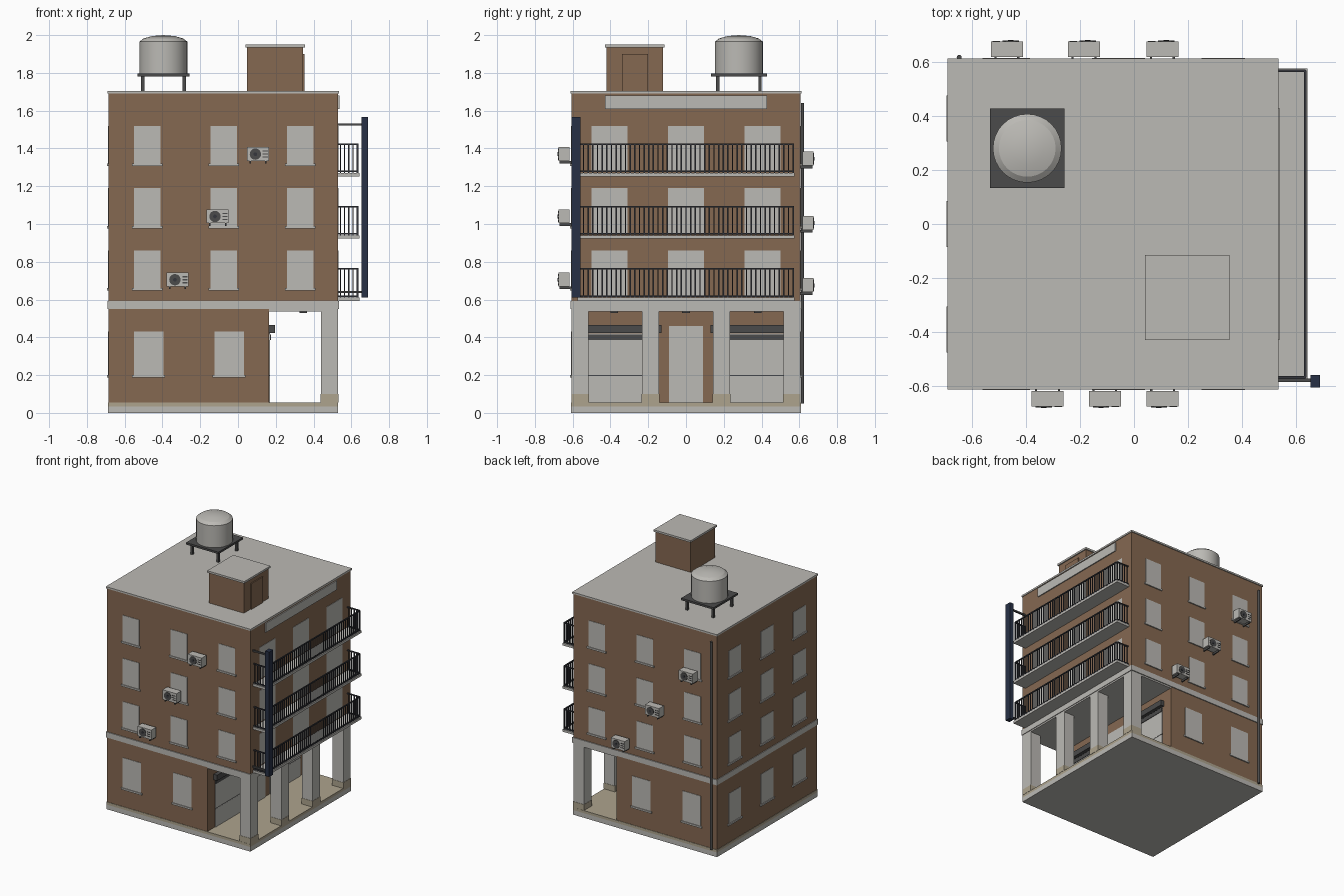
import bpy
import bmesh
import math
from mathutils import Matrix, Vector

if "Cube" in bpy.data.objects:
    bpy.data.objects.remove(bpy.data.objects["Cube"])


def material(name, r, g, b):
    m = bpy.data.materials.new(name)
    m.diffuse_color = (r, g, b, 1)
    m.use_nodes = True
    m.node_tree.nodes["Principled BSDF"].inputs["Base Color"].default_value = (r, g, b, 1)
    return m


PLASTER = material("pale plaster", 0.5, 0.49, 0.46)
BRICK = material("brown brick", 0.235, 0.14, 0.083)
METAL = material("dark metal", 0.07, 0.07, 0.07)
RAIL = material("railing black", 0.035, 0.037, 0.045)
NAVY = material("navy sign", 0.02, 0.03, 0.06)
TILE = material("tan tile", 0.42, 0.37, 0.27)


def finish(name, bm, mat):
    mesh = bpy.data.meshes.new(name)
    bm.to_mesh(mesh)
    bm.free()
    mesh.materials.append(mat)
    ob = bpy.data.objects.new(name, mesh)
    bpy.context.collection.objects.link(ob)
    return ob


def add_box(bm, x, y, z):
    """Box from (low, high) pairs."""
    size = [p[1] - p[0] for p in (x, y, z)]
    mid = Vector([(p[0] + p[1]) / 2 for p in (x, y, z)])
    bmesh.ops.create_cube(bm, size=1, matrix=Matrix.Translation(mid) @ Matrix.Diagonal((*size, 1)))


def boxes(name, mat, *parts):
    bm = bmesh.new()
    for p in parts:
        add_box(bm, *p)
    return finish(name, bm, mat)


def rod(name, mat, centre, radius, depth, sides=16, axis="Z"):
    bm = bmesh.new()
    turn = Matrix.Rotation(math.pi / 2, 4, "X") if axis == "Y" else Matrix.Identity(4)
    bmesh.ops.create_cone(bm, cap_ends=True, segments=sides, radius1=radius, radius2=radius,
                          depth=depth, matrix=Matrix.Translation(centre) @ turn)
    return finish(name, bm, mat)


def span(mid, width):
    return (mid - width / 2, mid + width / 2)


L, R, D = -0.685, 0.53, 0.605          # left wall, right wall, half depth
SHOP = 0.165                           # shop front set back behind the arcade
FLOORS = (0.66, 0.99, 1.32)            # window bottoms
FULL = (-D, D)

# Main masses
boxes("base_slab", PLASTER, ((L - 0.003, R), (-D - 0.003, D + 0.003), (0, 0.035)))
boxes("tiled_floor", TILE, ((L - 0.003, R), (-D - 0.003, D + 0.003), (0.035, 0.055)))
boxes("ground_floor_walls", BRICK, ((L, SHOP), FULL, (0.055, 0.55)))
boxes("upper_walls", BRICK, ((L, R), FULL, (0.59, 1.69)))
boxes("floor_band", PLASTER, ((L - 0.005, R + 0.005), (-D - 0.007, D + 0.007), (0.55, 0.592)))
boxes("arcade_ceiling", PLASTER, ((SHOP, R), FULL, (0.538, 0.55)))
boxes("roof_slab", PLASTER, ((L - 0.005, R + 0.005), (-D - 0.007, D + 0.007), (1.69, 1.703)))

# Arcade columns and lamps
COLUMNS = (-0.56, -0.188, 0.188, 0.56)
boxes("arcade_columns", PLASTER, *[((0.44, R), span(y, 0.09), (0.055, 0.54)) for y in COLUMNS])
boxes("column_plinths", TILE, *[((0.438, R + 0.002), span(y, 0.094), (0.055, 0.10)) for y in COLUMNS])
boxes("ceiling_lamps", METAL, *[(span(0.345, 0.04), span(y, 0.04), (0.528, 0.538)) for y in (-0.38, 0, 0.38)])

# Shop shutters and entrance door
for side, s in (("right", -1), ("left", 1)):
    y = s * 0.33
    boxes(side + "_shutter", PLASTER, ((SHOP, SHOP + 0.005), span(y, 0.37), (0.055, 0.195)),
          ((SHOP, SHOP + 0.005), span(y, 0.37), (0.201, 0.42)))
    boxes(side + "_shutter_joint", METAL, ((SHOP, SHOP + 0.004), span(y, 0.37), (0.19, 0.205)))
    boxes(side + "_shutter_housing", METAL, ((SHOP, SHOP + 0.03), span(y, 0.4), (0.422, 0.465)),
          ((SHOP, SHOP + 0.009), span(y, 0.37), (0.385, 0.415)))
boxes("entrance_door", PLASTER, ((SHOP, SHOP + 0.005), (-0.09, 0.09), (0.055, 0.46)))

# Windows and sills on the front and back
glass, sills = [], []
for s in (-1, 1):
    pane = sorted((s * D, s * (D + 0.003)))
    ledge = sorted((s * D, s * (D + 0.009)))
    spots = [(x, z, 0.14, 0.2) for x in (-0.48, -0.075, 0.33) for z in FLOORS]
    spots += [(x, 0.2, 0.155, 0.23) for x in (-0.473, -0.047)]
    for x, z, w, h in spots:
        glass.append((span(x, w), pane, (z, z + h)))
        sills.append((span(x, w + 0.02), ledge, (z - 0.013, z)))

# Windows and sills on the left side
for y in (-0.39, 0, 0.39):
    for z, h in [(f, 0.2) for f in FLOORS] + [(0.2, 0.23)]:
        glass.append(((L - 0.003, L), span(y, 0.15), (z, z + h)))
        sills.append(((L - 0.009, L), span(y, 0.17), (z - 0.013, z)))
boxes("windows", PLASTER, *glass)
boxes("window_sills", PLASTER, *sills)

# Balcony windows and the blank board above them
boxes("balcony_windows", PLASTER,
      *[((R, R + 0.003), span(y, 0.19), (z - 0.04, z + 0.2)) for y in (-0.405, 0, 0.405) for z in FLOORS])
boxes("name_board", PLASTER, ((R, R + 0.008), (-0.43, 0.43), (1.61, 1.68)))

# Balconies with barred railings
EDGE, END = 0.634, 0.567
for i, f in enumerate(FLOORS):
    z = f - 0.05
    boxes(f"balcony_slab_{i + 1}", PLASTER, ((R, 0.642), (-0.575, 0.575), (z - 0.018, z)))
    bars = []
    for h in (0.008, 0.152):
        rail = span(z + h, 0.008)
        bars.append((span(EDGE, 0.009), (-END, END), rail))
        bars += [((R, EDGE), span(s * END, 0.009), rail) for s in (-1, 1)]
    n = 46
    for k in range(n + 1):
        y = -END + 2 * END * k / n
        bars.append((span(EDGE, 0.006), span(y, 0.007), (z, z + 0.152)))
    for k in range(5):
        x = R + 0.012 + k * 0.022
        bars += [(span(x, 0.006), span(s * END, 0.006), (z, z + 0.152)) for s in (-1, 1)]
    boxes(f"balcony_railing_{i + 1}", RAIL, *bars)

# Vertical hanging sign
boxes("hanging_sign", NAVY, ((0.653, 0.688), (-0.605, -0.558), (0.612, 1.567)))
boxes("sign_brackets", METAL, *[((R, 0.655), span(-0.578, 0.012), span(z, 0.012)) for z in (0.64, 1.527)])

# Drainpipe
rod("drainpipe", METAL, (-0.647, 0.617, 0.845), 0.009, 1.59, 12)


def air_conditioner(name, x, z, s):
    """Wall unit facing along y; s is -1 for front, 1 for back."""
    def dep(a, b):
        return sorted((s * (D + a), s * (D + b)))
    boxes(name + "_body", PLASTER, (span(x, 0.118), dep(0.012, 0.07), (z - 0.036, z + 0.038)))
    parts = [(span(x + k * 0.042, 0.008), dep(0, 0.066), (z - 0.05, z - 0.036)) for k in (-1, 1)]
    parts += [(span(x - s * 0.039, 0.028), dep(0.069, 0.072), span(z + k * 0.016, 0.006)) for k in (-1, 0, 1)]
    boxes(name + "_brackets_and_vents", METAL, *parts)
    rod(name + "_fan", METAL, (x + s * 0.014, s * (D + 0.069), z), 0.03, 0.008, 20, "Y")
    rod(name + "_fan_hub", RAIL, (x + s * 0.014, s * (D + 0.07), z), 0.01, 0.01, 12, "Y")


for i, (x, z) in enumerate([(0.106, 1.37), (-0.108, 1.04), (-0.32, 0.705)]):
    air_conditioner(f"front_air_conditioner_{i + 1}", x, z, -1)
for i, (x, z) in enumerate([(-0.47, 1.345), (-0.185, 1.005), (0.105, 0.675)]):
    air_conditioner(f"back_air_conditioner_{i + 1}", x, z, 1)

# Rooftop stair housing
boxes("stair_housing", BRICK, ((0.048, 0.345), (-0.422, -0.122), (1.7, 1.935)))
boxes("stair_door", BRICK, ((0.345, 0.353), (-0.34, -0.2), (1.7, 1.9)))
boxes("stair_housing_lid", PLASTER, ((0.04, 0.354), (-0.43, -0.114), (1.935, 1.95)))

# Water tank on its stand
TX, TY = -0.395, 0.28
boxes("tank_stand", METAL, (span(TX, 0.275), span(TY, 0.295), (1.782, 1.797)),
      *[(span(TX + a * 0.11, 0.018), span(TY + b * 0.112, 0.018), (1.7, 1.785))
        for a in (-1, 1) for b in (-1, 1)])
bm = bmesh.new()
profile = [(0, 1.797), (0.127, 1.797), (0.127, 1.965), (0.105, 1.982), (0.06, 1.995), (0, 2.0)]
verts = [bm.verts.new((TX + r, TY, z)) for r, z in profile]
edges = [bm.edges.new(pair) for pair in zip(verts, verts[1:])]
bmesh.ops.spin(bm, geom=verts + edges, cent=(TX, TY, 0), axis=(0, 0, 1), angle=math.tau, steps=32)
bmesh.ops.remove_doubles(bm, verts=bm.verts, dist=0.0005)
bmesh.ops.recalc_face_normals(bm, faces=bm.faces)
tank = finish("water_tank", bm, PLASTER)
bpy.context.view_layer.objects.active = tank
tank.select_set(True)
bpy.ops.object.shade_smooth_by_angle(angle=math.radians(20))
